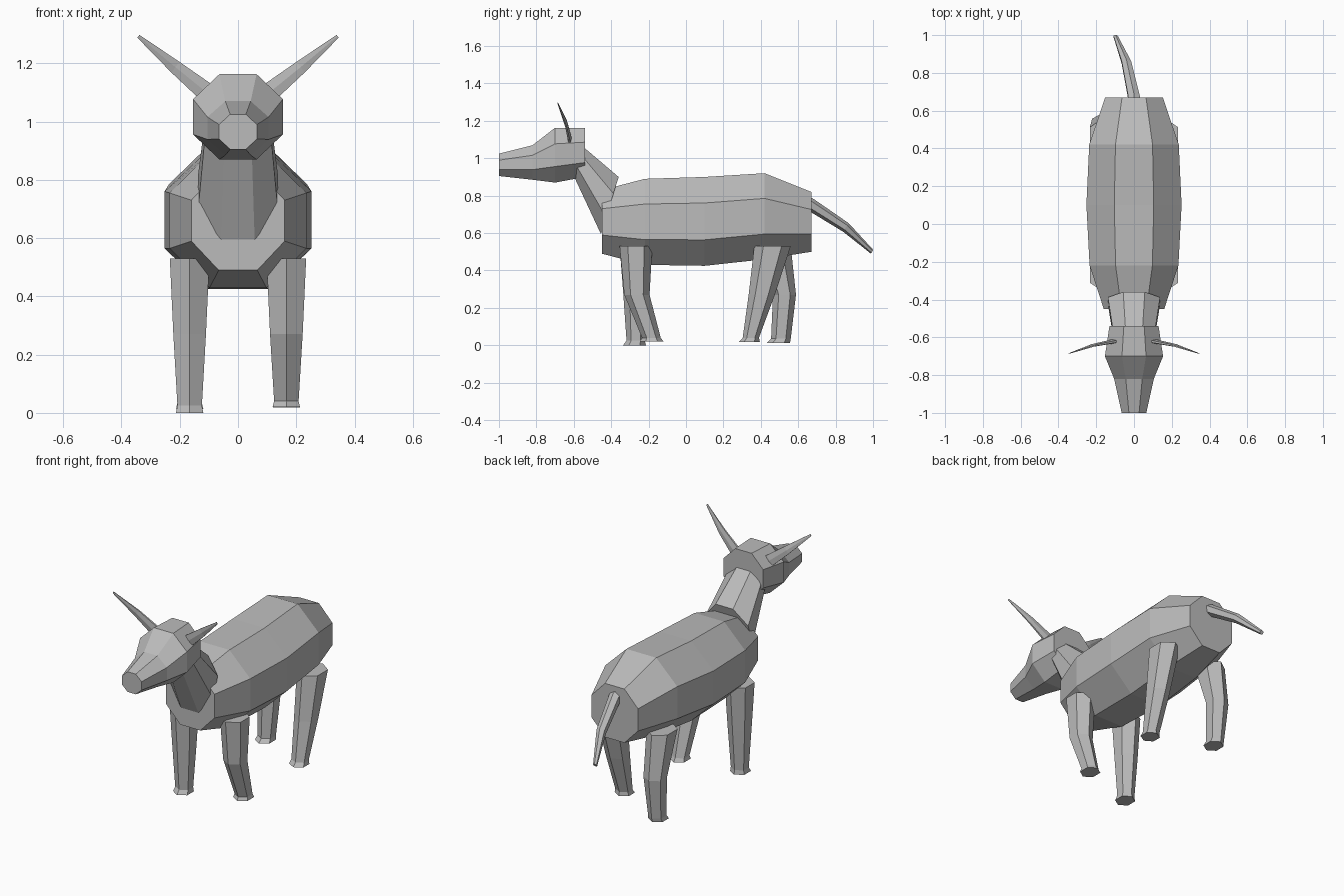
import bpy, bmesh, math
from mathutils import Vector

cube = bpy.data.objects.get("Cube")
if cube:
    bpy.data.objects.remove(cube, do_unlink=True)

hide = bpy.data.materials.new("plain_grey")
hide.use_nodes = True
GREY = (0.5, 0.5, 0.5, 1)
hide.diffuse_color = GREY
hide.node_tree.nodes["Principled BSDF"].inputs["Base Color"].default_value = GREY


def loft(name, rings, sides):
    """Skin flat-sided rings given as (centre, half-width vector, half-height vector)."""
    bm = bmesh.new()
    step = math.tau / sides
    loops = []
    for c, u, v in rings:
        grow = 1 / math.cos(step / 2)
        loops.append([bm.verts.new(Vector(c)
                      + Vector(u) * grow * math.cos(step * (i + 0.5))
                      + Vector(v) * grow * math.sin(step * (i + 0.5)))
                      for i in range(sides)])
    for a, b in zip(loops, loops[1:]):
        for i in range(sides):
            j = (i + 1) % sides
            bm.faces.new((a[i], a[j], b[j], b[i]))
    bm.faces.new(loops[0])
    bm.faces.new(loops[-1])
    bmesh.ops.recalc_face_normals(bm, faces=bm.faces)
    mesh = bpy.data.meshes.new(name)
    bm.to_mesh(mesh)
    bm.free()
    mesh.materials.append(hide)
    obj = bpy.data.objects.new(name, mesh)
    bpy.context.collection.objects.link(obj)
    return obj


def spanned(x, half, a, b):
    """Ring at x whose height runs between two (y, z) points."""
    a, b = Vector((x, *a)), Vector((x, *b))
    return (a + b) / 2, (half, 0, 0), (b - a) / 2


# Trunk: (y, half width, bottom, top)
trunk = [(-0.45, 0.16, 0.49, 0.83), (-0.22, 0.235, 0.43, 0.89), (0.1, 0.252, 0.425, 0.90),
         (0.42, 0.237, 0.46, 0.92), (0.67, 0.153, 0.50, 0.82)]
loft("body", [spanned(0, w, (y, lo), (y, hi)) for y, w, lo, hi in trunk], 8)

# Head, muzzle to back of skull
skull = [(-1, 0.065, 0.905, 1.025), (-0.82, 0.105, 0.885, 1.07),
         (-0.7, 0.154, 0.87, 1.163), (-0.54, 0.13, 0.90, 1.163)]
loft("head", [spanned(0, w, (y, lo), (y, hi)) for y, w, lo, hi in skull], 8)

# Neck, tapering up into the skull
loft("neck", [spanned(0, 0.138, (-0.455, 0.595), (-0.36, 0.90)),
              spanned(0, 0.108, (-0.635, 0.98), (-0.56, 1.07))], 8)

# Horns: thin blades sweeping out and forward, (x, y, z, half width)
horn = [(0.07, -0.62, 1.07, 0.036), (0.12, -0.623, 1.11, 0.032),
        (0.215, -0.642, 1.187, 0.023), (0.342, -0.685, 1.293, 0.006)]
for side, label in ((1, "left"), (-1, "right")):
    loft(label + "_horn", [((side * x, y, z), (side * 0.6 * w, 0, -0.8 * w), (0, 0.3 * w, 0))
                           for x, y, z, w in horn], 6)

# Tail, drooping and swinging to one side
tail = [(0, 0.6, 0.79, 0.034), (0, 0.67, 0.75, 0.031),
        (-0.04, 0.855, 0.63, 0.025), (-0.098, 0.995, 0.5, 0.011)]
loft("tail", [((x, y, z), (w, 0, 0), (0, 0.5 * w, 0.8 * w)) for x, y, z, w in tail], 6)

# Legs: front and back (y, y, z) at hip, knee, ankle and hoof
legs = {
    "left_front_leg": [(-0.355, -0.18, 0.53), (-0.33, -0.195, 0.27),
                       (-0.235, -0.135, 0.04), (-0.247, -0.12, 0.02)],
    "right_front_leg": [(-0.355, -0.18, 0.53), (-0.335, -0.20, 0.27),
                        (-0.318, -0.22, 0.025), (-0.337, -0.214, 0)],
    "left_hind_leg": [(0.365, 0.56, 0.53), (0.335, 0.475, 0.27),
                      (0.303, 0.39, 0.04), (0.283, 0.395, 0.018)],
    "right_hind_leg": [(0.365, 0.56, 0.53), (0.465, 0.588, 0.27),
                       (0.455, 0.56, 0.035), (0.433, 0.556, 0.013)],
}
for name, joints in legs.items():
    side = 1 if name.startswith("left") else -1
    rings = []
    for (front, back, z), half in zip(joints, (0.068, 0.056, 0.042, 0.047)):
        # A six-sided ring reaches its points at front and back
        reach = (back - front) / 2 * math.cos(math.pi / 6)
        rings.append(((side * 0.166, (front + back) / 2, z), (side * half, 0, 0), (0, reach, 0)))
    loft(name, rings, 6)
